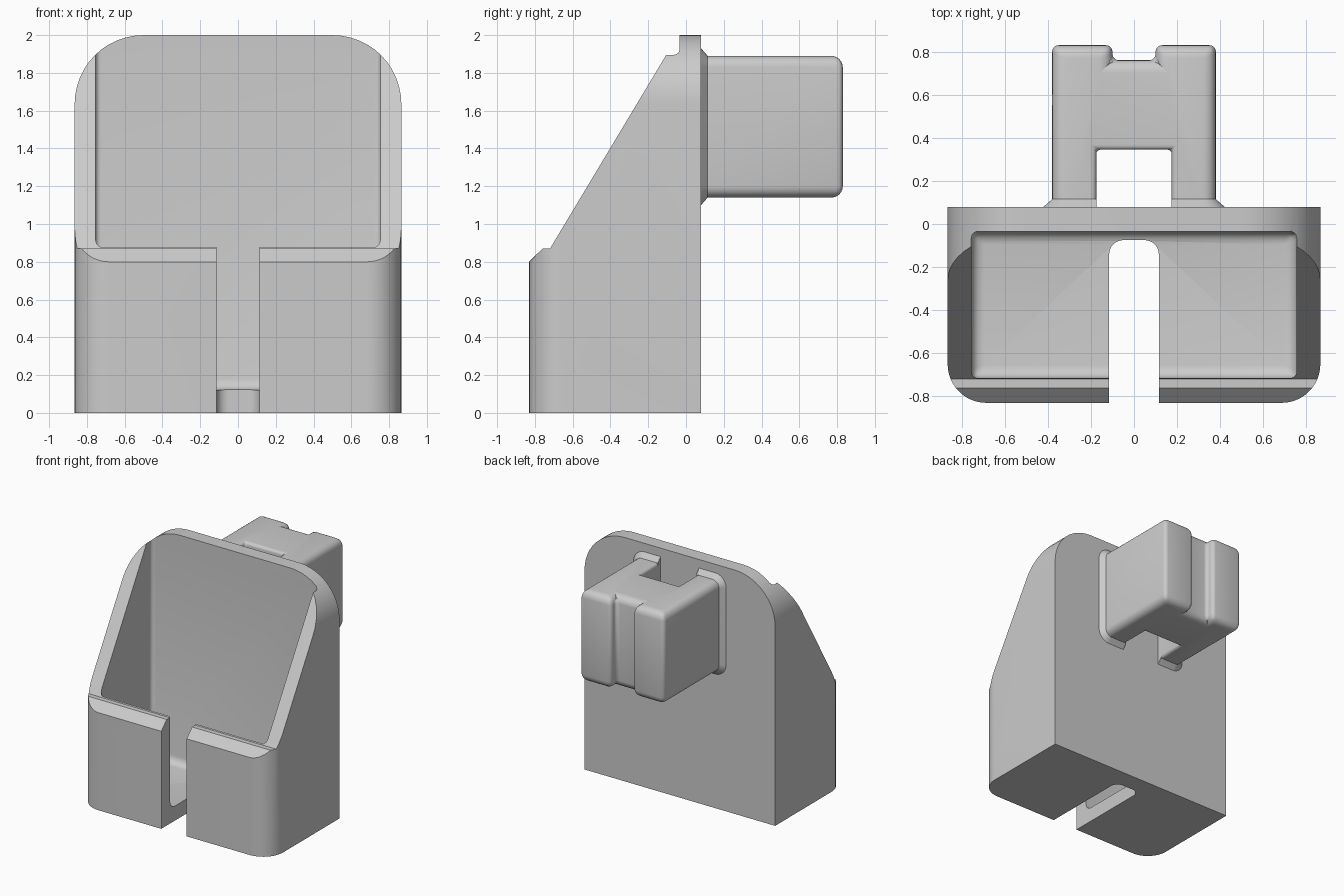
import bpy, bmesh, math
from mathutils import Vector

cube = bpy.data.objects.get("Cube")
if cube:
    bpy.data.objects.remove(cube, do_unlink=True)

grey = bpy.data.materials.new("plain grey")
grey.use_nodes = True
COLOUR = (0.6, 0.6, 0.6, 1)
grey.diffuse_color = COLOUR
grey.node_tree.nodes["Principled BSDF"].inputs["Base Color"].default_value = COLOUR


def rounded(corners, steps=12):
    """Polygon from (x, y, radius) corners, each rounded by a tangent arc."""
    pts, n = [], len(corners)
    for i, (x, y, r) in enumerate(corners):
        p = Vector((x, y))
        if r == 0:
            pts.append(p)
            continue
        a = (Vector(corners[i - 1][:2]) - p).normalized()
        b = (Vector(corners[(i + 1) % n][:2]) - p).normalized()
        half = a.angle(b) / 2
        centre = p + (a + b).normalized() * r / math.sin(half)
        u, v = p + a * r / math.tan(half) - centre, p + b * r / math.tan(half) - centre
        sweep = math.pi - 2 * half
        for k in range(steps + 1):
            t = sweep * k / steps
            pts.append(centre + (u * math.sin(sweep - t) + v * math.sin(t)) / math.sin(sweep))
    return pts


def rect(x0, x1, y0, y1, r=(0, 0, 0, 0)):
    return rounded([(x0, y0, r[0]), (x1, y0, r[1]), (x1, y1, r[2]), (x0, y1, r[3])])


PLACE = {"x": lambda p, d: (d, p[0], p[1]),
         "y": lambda p, d: (p[0], d, p[1]),
         "z": lambda p, d: (p[0], p[1], d)}


def loft(name, axis, sections):
    """Solid through matching outlines, given as (outline, depth) pairs."""
    bm = bmesh.new()
    rings = [[bm.verts.new(PLACE[axis](p, d)) for p in pts] for pts, d in sections]
    n = len(rings[0])
    bm.faces.new(rings[0])
    bm.faces.new(rings[-1])
    for r0, r1 in zip(rings, rings[1:]):
        for i in range(n):
            j = (i + 1) % n
            bm.faces.new((r0[i], r0[j], r1[j], r1[i]))
    bmesh.ops.recalc_face_normals(bm, faces=bm.faces)
    mesh = bpy.data.meshes.new(name)
    bm.to_mesh(mesh)
    bm.free()
    mesh.materials.append(grey)
    ob = bpy.data.objects.new(name, mesh)
    bpy.context.collection.objects.link(ob)
    return ob


def prism(name, axis, pts, lo, hi):
    return loft(name, axis, [(pts, lo), (pts, hi)])


def activate(ob):
    bpy.ops.object.select_all(action="DESELECT")
    bpy.context.view_layer.objects.active = ob
    ob.select_set(True)


def combine(ob, cutter, operation):
    activate(ob)
    m = ob.modifiers.new("cut", "BOOLEAN")
    m.operation, m.solver, m.object = operation, "EXACT", cutter
    bpy.ops.object.modifier_apply(modifier=m.name)
    bpy.data.objects.remove(cutter, do_unlink=True)


def round_edges(ob, radius_of, segments=6):
    """Bevel each edge by the radius that radius_of(midpoint, direction) returns."""
    mesh, unit = ob.data, 0.1
    weights = mesh.attributes.new("bevel_weight_edge", "FLOAT", "EDGE")
    for e in mesh.edges:
        a, b = (mesh.vertices[i].co for i in e.vertices)
        weights.data[e.index].value = radius_of((a + b) / 2, (b - a).normalized()) / unit
    activate(ob)
    m = ob.modifiers.new("round", "BEVEL")
    m.limit_method, m.width, m.segments = "WEIGHT", unit, segments
    m.use_clamp_overlap = False
    bpy.ops.object.modifier_apply(modifier=m.name)


def smooth(ob):
    activate(ob)
    bpy.ops.object.shade_smooth_by_angle(angle=math.radians(30))


W, FRONT, BACK = 0.865, -0.83, 0.08

# Holder body: side profile trimmed by the plan and front outlines
side = rounded([(FRONT, 0, 0), (BACK, 0, 0), (BACK, 2, 0), (-0.035, 2, 0),
                (-0.035, 1.895, 0.035), (-0.105, 1.895, 0), (-0.72, 0.87, 0),
                (-0.76, 0.87, 0), (FRONT, 0.80, 0)])
body = prism("holder_body", "x", side, -W - 0.1, W + 0.1)
combine(body, prism("plan", "z", rect(-W, W, FRONT, BACK + 0.1, (0.18, 0.18, 0, 0)), -0.1, 2.1), "INTERSECT")
combine(body, prism("outline", "y", rect(-W, W, -0.1, 2, (0, 0, 0.365, 0.365)), -1, 1), "INTERSECT")

# Pocket with rounded corners and floor edge
pocket = prism("pocket", "z", rect(-0.755, 0.755, -0.715, -0.035), 0.12, 2.3)
round_edges(pocket, lambda p, d: 0.03 if abs(d.z) > 0.9 else (0.06 if p.z < 1 else 0))
combine(body, pocket, "DIFFERENCE")

# Cable slot through the front wall and floor
slot = prism("slot", "z", rect(-0.115, 0.115, -1, -0.075, (0, 0, 0.065, 0.065)), -0.1, 1.2)
combine(body, slot, "DIFFERENCE")
smooth(body)

# Rear clip: block with a groove behind and a notch next to the wall
half = [(0.175, 0.345), (0.175, 0.075), (0.38, 0.075), (0.38, 0.83), (0.1, 0.83), (0.1, 0.76)]
clip = prism("rear_clip", "z", half + [(-x, y) for x, y in reversed(half)], 1.14, 1.89)


def clip_radius(p, d):
    if p.y < 0.08:
        return 0
    in_notch = abs(p.x) < 0.2 and p.y < 0.4
    if abs(d.z) > 0.9:
        if p.y < 0.1:
            return 0
        return 0.02 if in_notch else 0.03
    return 0.025 if in_notch else 0.06


round_edges(clip, clip_radius)
smooth(clip)


# Flared collar where the clip meets the wall
def collar_ring(grow):
    return rect(-0.38 - grow, 0.38 + grow, 1.14 - grow, 1.89 + grow, (0.06 + grow,) * 4)


collar = loft("clip_collar", "y", [(collar_ring(0.04), 0.07), (collar_ring(0.04), 0.08), (collar_ring(0), 0.115)])
combine(collar, prism("notch", "z", rect(-0.175, 0.175, 0, 0.3), 1, 2), "DIFFERENCE")
smooth(collar)
